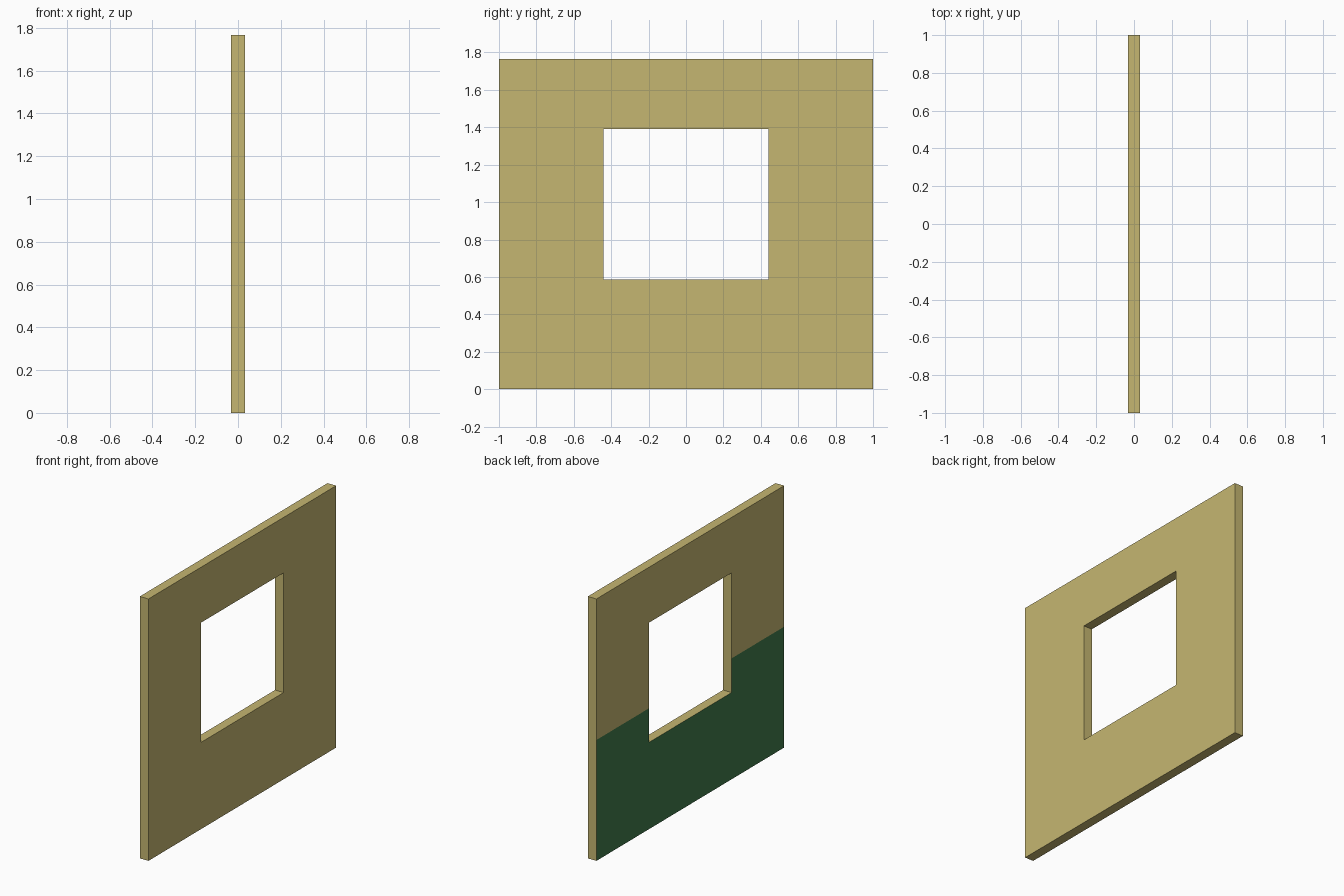
import bpy, bmesh

if "Cube" in bpy.data.objects:
    bpy.data.objects.remove(bpy.data.objects["Cube"])

HALF_T, HALF_W, HEIGHT = 0.032, 1.0, 1.766
WIN_HALF, WIN_LOW, WIN_HIGH = 0.44, 0.585, 1.392
PAINT_TOP = 0.815


def material(name, rgb):
    m = bpy.data.materials.new(name)
    m.diffuse_color = (*rgb, 1.0)
    m.use_nodes = True
    m.node_tree.nodes["Principled BSDF"].inputs["Base Color"].default_value = m.diffuse_color
    return m


bm = bmesh.new()

# flat frame: rectangular outer loop joined to the window loop
def loop(half, low, high):
    return [bm.verts.new((-HALF_T, y, z)) for y, z in
            ((-half, low), (half, low), (half, high), (-half, high))]

outer = loop(HALF_W, 0.0, HEIGHT)
inner = loop(WIN_HALF, WIN_LOW, WIN_HIGH)
for i in range(4):
    j = (i + 1) % 4
    bm.faces.new((outer[i], outer[j], inner[j], inner[i]))

# thickness
res = bmesh.ops.extrude_face_region(bm, geom=bm.faces[:], use_keep_orig=True)
new_verts = [g for g in res["geom"] if isinstance(g, bmesh.types.BMVert)]
bmesh.ops.translate(bm, verts=new_verts, vec=(2 * HALF_T, 0, 0))
bmesh.ops.recalc_face_normals(bm, faces=bm.faces[:])

# cut at the paint line
bmesh.ops.bisect_plane(bm, geom=bm.verts[:] + bm.edges[:] + bm.faces[:],
                       plane_co=(0, 0, PAINT_TOP), plane_no=(0, 0, 1))
bm.normal_update()

# green lower band on the -x side only
for f in bm.faces:
    painted = f.normal.x < -0.5 and f.calc_center_median().z < PAINT_TOP
    f.material_index = 1 if painted else 0

mesh = bpy.data.meshes.new("window_wall")
bm.to_mesh(mesh)
bm.free()
mesh.materials.append(material("sand plaster", (0.558, 0.468, 0.165)))
mesh.materials.append(material("dark green paint", (0.053, 0.198, 0.072)))
bpy.context.collection.objects.link(bpy.data.objects.new("window_wall", mesh))
